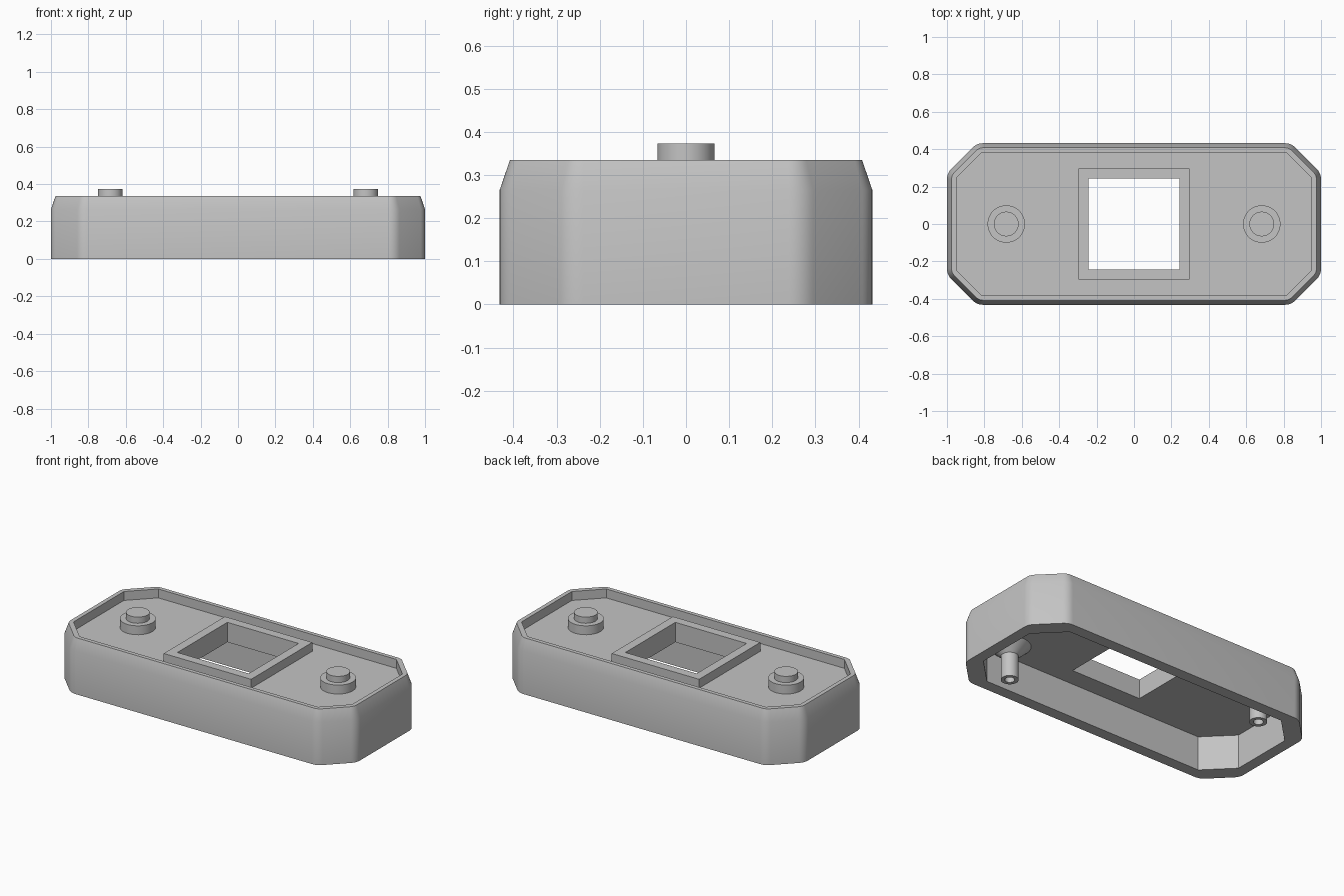
import bpy, bmesh, math
from mathutils import Vector

cube = bpy.data.objects.get("Cube")
if cube:
    bpy.data.objects.remove(cube, do_unlink=True)

grey = bpy.data.materials.new("plain_grey")
grey.use_nodes = True
grey.diffuse_color = (0.55, 0.55, 0.55, 1)
grey.node_tree.nodes["Principled BSDF"].inputs["Base Color"].default_value = (0.55, 0.55, 0.55, 1)


def octagon(hx, hy, leg, radius=0.0, steps=6):
    """Rectangle with cut corners, each vertex optionally rounded."""
    quarter = [Vector((hx, hy - leg)), Vector((hx - leg, hy))]
    pts = []
    for sx, sy in ((1, 1), (-1, 1), (-1, -1), (1, -1)):
        pair = [Vector((p.x * sx, p.y * sy)) for p in quarter]
        pts += pair if sx * sy > 0 else pair[::-1]
    if not radius:
        return pts
    out = []
    for i, p in enumerate(pts):
        into = (p - pts[i - 1]).normalized()
        tangent = radius * math.tan(math.pi / 8)
        start = p - into * tangent
        centre = start + Vector((-into.y, into.x)) * radius
        base = math.atan2(start.y - centre.y, start.x - centre.x)
        for k in range(steps + 1):
            a = base + math.pi / 4 * k / steps
            out.append(centre + radius * Vector((math.cos(a), math.sin(a))))
    return out


def square(h):
    return [Vector((x, y)) for x, y in ((h, -h), (h, h), (-h, h), (-h, -h))]


def circle(r, n=48):
    return [r * Vector((math.cos(a), math.sin(a)))
            for a in (2 * math.pi * i / n for i in range(n))]


def loft(name, sections, location=(0, 0, 0), closed_loop=False):
    """Bridge equal-sized outlines given as (outline, z); cap or join the ends."""
    bm = bmesh.new()
    rings = [[bm.verts.new((p.x, p.y, z)) for p in outline] for outline, z in sections]
    pairs = list(zip(rings, rings[1:]))
    if closed_loop:
        pairs.append((rings[-1], rings[0]))
    else:
        bm.faces.new(rings[0][::-1])
        bm.faces.new(rings[-1])
    for a, b in pairs:
        for i in range(len(a)):
            j = (i + 1) % len(a)
            bm.faces.new((a[i], a[j], b[j], b[i]))
    bmesh.ops.recalc_face_normals(bm, faces=bm.faces)
    mesh = bpy.data.meshes.new(name)
    bm.to_mesh(mesh)
    bm.free()
    mesh.materials.append(grey)
    obj = bpy.data.objects.new(name, mesh)
    obj.location = location
    bpy.context.collection.objects.link(obj)
    return obj


def cut(obj, cutter):
    cutter.hide_render = True
    bpy.context.view_layer.objects.active = obj
    mod = obj.modifiers.new("cut", 'BOOLEAN')
    mod.operation = 'DIFFERENCE'
    mod.solver = 'EXACT'
    mod.object = cutter
    bpy.ops.object.modifier_apply(modifier=mod.name)
    bpy.data.objects.remove(cutter, do_unlink=True)


def smooth(obj):
    bpy.ops.object.select_all(action='DESELECT')
    obj.select_set(True)
    bpy.context.view_layer.objects.active = obj
    bpy.ops.object.shade_smooth_by_angle(angle=math.radians(30))


FLOOR, RIM, CEILING = 0.28, 0.335, 0.213
HOLE, FRAME = 0.243, 0.298

# Case body with rounded corners and a tapered upper edge
body = loft("case_body", [
    (octagon(1.0, 0.432, 0.16, 0.08), 0),
    (octagon(1.0, 0.432, 0.16, 0.08), 0.265),
    (octagon(0.976, 0.408, 0.147, 0.06), RIM)])

# Thin-walled hollow underside, top recess and square window
underside = octagon(0.93, 0.36, 0.16)
recess = octagon(0.95, 0.383, 0.138)
cut(body, loft("underside_cutter", [(underside, -0.1), (underside, CEILING)]))
cut(body, loft("recess_cutter", [(recess, FLOOR), (recess, 0.5)]))
cut(body, loft("window_cutter", [(square(HOLE), -0.1), (square(HOLE), 0.5)]))
smooth(body)

# Raised frame around the window
loft("window_frame", [(square(FRAME), FLOOR), (square(FRAME), RIM),
                      (square(HOLE), RIM), (square(HOLE), FLOOR)], closed_loop=True)

for side, s in (("left", 1), ("right", -1)):
    # Stepped button on the top
    smooth(loft(side + "_button", [
        (circle(0.1), FLOOR), (circle(0.1), RIM),
        (circle(0.066), RIM), (circle(0.066), 0.373)], (s * 0.683, 0, 0)))
    # Hollow screw post with a flared root, set diagonally underneath
    smooth(loft(side + "_screw_post", [
        (circle(0.12), CEILING), (circle(0.05), 0.15), (circle(0.05), 0),
        (circle(0.028), 0), (circle(0.028), 0.1)], (s * 0.683, -s * 0.266, 0)))
